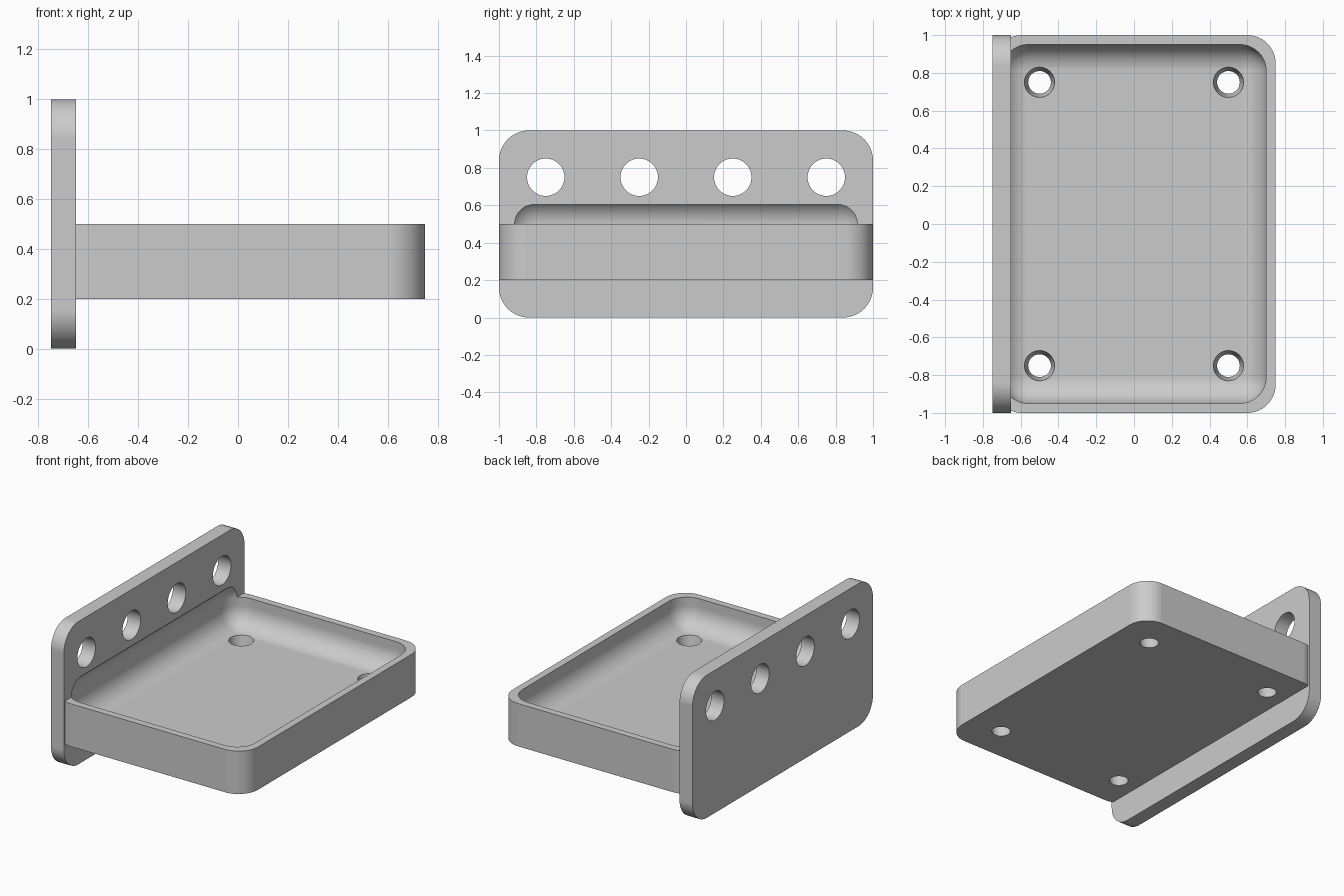
import bpy, bmesh, math
from mathutils import Matrix, Vector

default = bpy.data.objects.get("Cube")
if default:
    bpy.data.objects.remove(default, do_unlink=True)

grey = bpy.data.materials.new("light grey")
grey.use_nodes = True
COLOUR = (0.6, 0.6, 0.6, 1)
grey.diffuse_color = COLOUR
grey.node_tree.nodes["Principled BSDF"].inputs["Base Color"].default_value = COLOUR


def finish(name, bm):
    mesh = bpy.data.meshes.new(name)
    bm.to_mesh(mesh)
    bm.free()
    mesh.materials.append(grey)
    obj = bpy.data.objects.new(name, mesh)
    bpy.context.collection.objects.link(obj)
    return obj


def rounded_box(name, low, high, radius, axis=None, segments=12):
    """Box with rounded edges: only those along one axis, or all of them."""
    low, high = Vector(low), Vector(high)
    bm = bmesh.new()
    bmesh.ops.create_cube(bm, size=1)
    bmesh.ops.scale(bm, vec=high - low, verts=bm.verts)
    bmesh.ops.translate(bm, vec=(low + high) / 2, verts=bm.verts)

    def along(edge):
        d = (edge.verts[1].co - edge.verts[0].co).normalized()
        return axis is None or abs(d[axis]) > 0.9

    bmesh.ops.bevel(bm, geom=[e for e in bm.edges if along(e)], offset=radius,
                    segments=segments, profile=0.5, affect='EDGES')
    return finish(name, bm)


def drills(name, centres, r_low, r_high, depth, turn=Matrix()):
    """Set of round cutters, tapered from r_low to r_high."""
    bm = bmesh.new()
    for c in centres:
        bmesh.ops.create_cone(bm, cap_ends=True, segments=48, radius1=r_low,
                              radius2=r_high, depth=depth,
                              matrix=Matrix.Translation(c) @ turn)
    return finish(name, bm)


def combine(target, other, operation):
    mod = target.modifiers.new(other.name, 'BOOLEAN')
    mod.object = other
    mod.operation = operation
    mod.solver = 'EXACT'
    bpy.context.view_layer.objects.active = target
    bpy.ops.object.modifier_apply(modifier=mod.name)
    bpy.data.objects.remove(other, do_unlink=True)


# Upright mounting plate joined to the tray block
bracket = rounded_box("shelf_bracket", (-0.75, -1, 0), (-0.65, 1, 1), 0.16, axis=0)
tray = rounded_box("tray", (-0.745, -1, 0.2), (0.75, 1, 0.5), 0.15, axis=2)
combine(bracket, tray, 'UNION')

# Hollow with soft edges, which also bites into the plate
hollow = rounded_box("tray_hollow", (-0.70, -0.95, 0.3), (0.70, 0.95, 0.638), 0.14)
combine(bracket, hollow, 'DIFFERENCE')

# Tapered floor holes
floor_holes = drills("floor_holes", [(x, y, 0.25) for x in (-0.5, 0.5) for y in (-0.75, 0.75)],
                     0.05, 0.09, 0.2)
combine(bracket, floor_holes, 'DIFFERENCE')

# Row of straight holes through the plate
plate_holes = drills("plate_holes", [(-0.7, -0.75 + 0.5 * i, 0.75) for i in range(4)],
                     0.1, 0.1, 0.3, Matrix.Rotation(math.pi / 2, 4, 'Y'))
combine(bracket, plate_holes, 'DIFFERENCE')

# Smooth curves, crisp edges, flat planes
bpy.ops.object.select_all(action='DESELECT')
bracket.select_set(True)
bpy.context.view_layer.objects.active = bracket
bpy.ops.object.shade_smooth_by_angle(angle=math.radians(30))
normals = bracket.modifiers.new("flat_planes", 'WEIGHTED_NORMAL')
normals.keep_sharp = True
